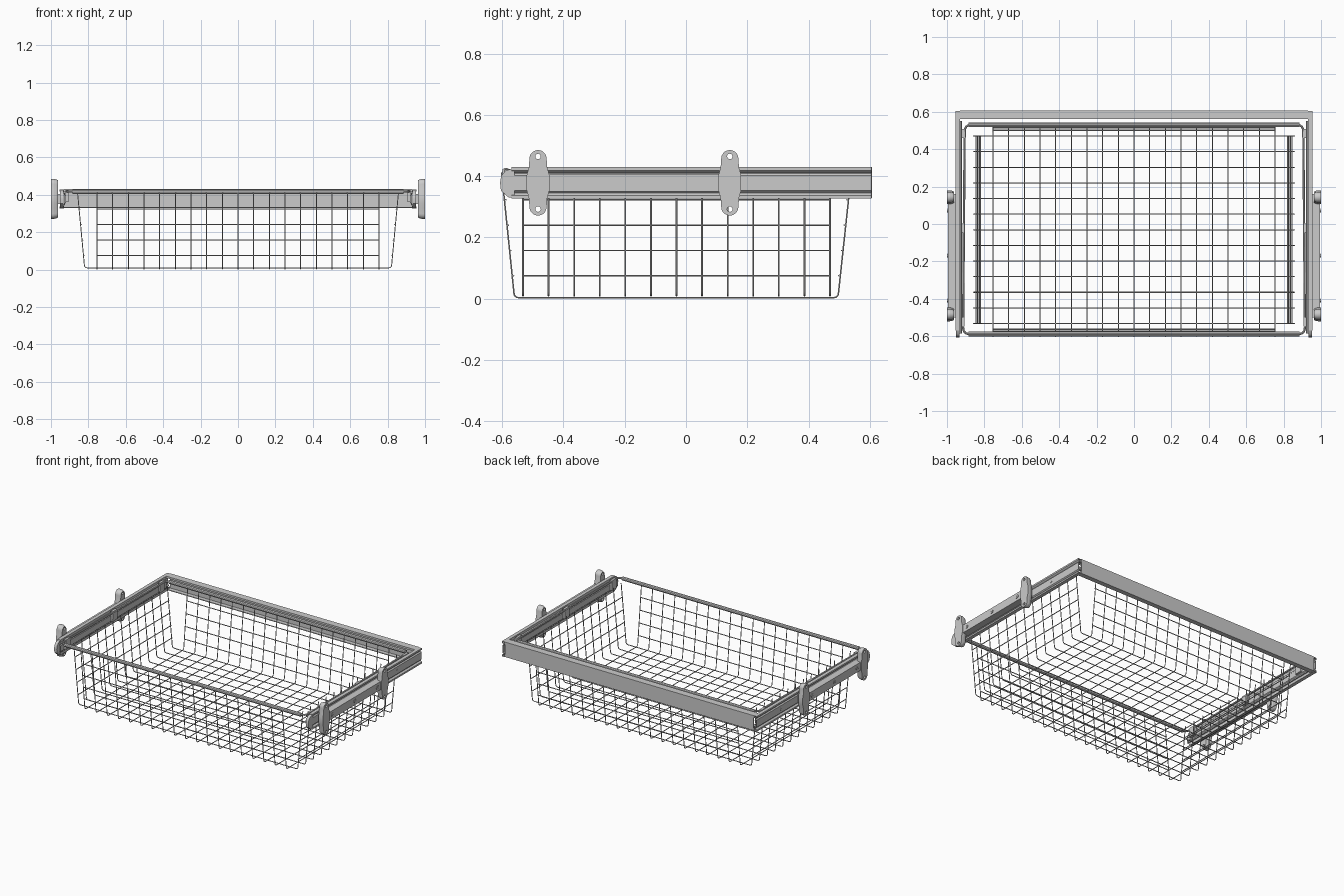
import bpy, bmesh, math
from mathutils import Vector

if "Cube" in bpy.data.objects:
    bpy.data.objects.remove(bpy.data.objects["Cube"])


def fillet(pts, r, cyclic=False, n=4):
    """Round the corners of a 3D polyline."""
    pts = [Vector(p) for p in pts]
    out = []
    for i, p in enumerate(pts):
        if not cyclic and i in (0, len(pts) - 1):
            out.append(p)
            continue
        a = p + (pts[i - 1] - p).normalized() * r
        b = p + (pts[(i + 1) % len(pts)] - p).normalized() * r
        for k in range(n + 1):
            t = k / n
            out.append(a * (1 - t) ** 2 + p * 2 * t * (1 - t) + b * t * t)
    return out


def wires(name, paths, r, cyclic=False, res=1):
    cu = bpy.data.curves.new(name, 'CURVE')
    cu.dimensions = '3D'
    cu.bevel_depth, cu.bevel_resolution, cu.use_fill_caps = r, res, True
    for path in paths:
        sp = cu.splines.new('POLY')
        sp.points.add(len(path) - 1)
        sp.use_cyclic_u = cyclic
        for q, p in zip(sp.points, path):
            q.co = (*p, 1)
    ob = bpy.data.objects.new(name, cu)
    bpy.context.collection.objects.link(ob)
    return ob


def finish(name, bm, mirror=False):
    bmesh.ops.recalc_face_normals(bm, faces=bm.faces)
    me = bpy.data.meshes.new(name)
    bm.to_mesh(me)
    bm.free()
    ob = bpy.data.objects.new(name, me)
    bpy.context.collection.objects.link(ob)
    if mirror:
        ob.modifiers.new('mirror', 'MIRROR').use_mirror_merge = False
    return ob


def sheet(name, a_pts, b_pts, thick, mirror=False):
    """Bent sheet metal between two copies of an open profile."""
    bm = bmesh.new()
    a = [bm.verts.new(p) for p in a_pts]
    b = [bm.verts.new(p) for p in b_pts]
    for i in range(len(a) - 1):
        bm.faces.new((a[i], a[i + 1], b[i + 1], b[i]))
    ob = finish(name, bm, mirror)
    so = ob.modifiers.new('thickness', 'SOLIDIFY')
    so.thickness, so.offset, so.use_even_offset = thick, 0, True
    return ob


def prism_x(name, x0, x1, outline):
    """Solid from a y-z outline, mirrored to both sides."""
    bm = bmesh.new()
    f = bm.faces.new([bm.verts.new((x0, y, z)) for y, z in outline])
    ext = bmesh.ops.extrude_face_region(bm, geom=[f])['geom']
    for v in ext:
        if isinstance(v, bmesh.types.BMVert):
            v.co.x = x1
    return finish(name, bm, True)


def rect(y0, y1, z0, z1):
    return [(y0, z0), (y1, z0), (y1, z1), (y0, z1)]


def circle(y, z, r, n, a0=0.0, a1=2 * math.pi):
    return [(y + r * math.cos(a0 + (a1 - a0) * k / n),
             z + r * math.sin(a0 + (a1 - a0) * k / n)) for k in range(n)]


# Basket mesh
W = 0.0028
xs = [i * 0.0838 for i in range(-9, 10)]
ys = [-0.532 + i * 0.0835 for i in range(13)]
zs = [0.075, 0.157, 0.24, 0.323]
wires('basket_lengthwise_wires', [fillet(
    [(x, -0.602, 0.412), (x, -0.56, 0.003), (x, 0.496, 0.003), (x, 0.54, 0.412)],
    0.015) for x in xs], W)
wires('basket_crosswise_wires', [fillet(
    [(-0.858, y, 0.412), (-0.82, y, 0.009), (0.82, y, 0.009), (0.858, y, 0.412)],
    0.015) for y in ys], W)
wires('basket_front_back_wall_wires',
      [[(xs[0], y, z), (xs[-1], y, z)] for z in zs
       for y in (-0.555 - 0.103 * z, 0.491 + 0.107 * z)], W)
wires('basket_side_wall_wires',
      [[(s * (0.815 + 0.095 * z), ys[0], z), (s * (0.815 + 0.095 * z), ys[-1], z)]
       for z in zs for s in (-1, 1)], W)

# Basket rim: round-cornered wire loop with thicker front and back bars
wires('rim_loop', [fillet([(-0.914, -0.588, 0.417), (0.914, -0.588, 0.417),
                           (0.905, 0.53, 0.417), (-0.905, 0.53, 0.417)], 0.035, True)],
      0.006, True, 2)
wires('rim_bars', [[(-0.885, y, 0.415), (0.885, y, 0.415)] for y in (-0.588, 0.53)],
      0.0125, res=3)

# Outer slide rails and inner runners
rail = [(0.932, 0.343), (0.932, 0.328), (0.952, 0.328), (0.952, 0.336), (0.942, 0.344),
        (0.942, 0.348), (0.949, 0.354), (0.949, 0.401), (0.942, 0.407), (0.942, 0.411),
        (0.952, 0.419), (0.952, 0.427), (0.932, 0.427), (0.932, 0.412)]
sheet('outer_rail', [(x, -0.57, z) for x, z in rail],
      [(x, 0.605, z) for x, z in rail], 0.004, True)
runner = [(0.938, 0.347), (0.926, 0.347), (0.926, 0.354), (0.921, 0.359),
          (0.921, 0.396), (0.926, 0.401), (0.926, 0.408), (0.938, 0.408)]
sheet('inner_runner', [(x, -0.585, z) for x, z in runner],
      [(x, 0.55, z) for x, z in runner], 0.003, True)
prism_x('rail_nose', 0.932, 0.952,
        [(-0.56, 0.328), (-0.58, 0.331), (-0.604, 0.352), (-0.607, 0.378),
         (-0.603, 0.402), (-0.588, 0.418), (-0.56, 0.427)])

# Back cross panel, a shallow channel
panel = [(0.563, 0.417), (0.563, 0.427), (0.605, 0.427), (0.605, 0.331), (0.575, 0.331)]
sheet('back_panel', [(-0.93, y, z) for y, z in panel],
      [(0.93, y, z) for y, z in panel], 0.005)

# Clips holding the rim on the runners
for i, y in enumerate((-0.525, -0.022, 0.485)):
    prism_x('rim_clip_%d' % i, 0.905, 0.922, rect(y - 0.024, y + 0.024, 0.36, 0.426))

# Mounting strip with screws
prism_x('mounting_strip', 0.946, 0.994, rect(-0.50, 0.16, 0.35, 0.405))
for i, y in enumerate((-0.41, -0.17, 0.07)):
    prism_x('strip_screw_%d' % i, 0.99, 0.998, circle(y, 0.378, 0.012, 12))
    prism_x('strip_screw_core_%d' % i, 0.99, 1.0, circle(y, 0.378, 0.006, 6))
prism_x('rail_screw', 0.944, 0.954, circle(0.342, 0.378, 0.008, 12))


# Mounting ears: plates with two holes and a rounded inner side
def ear(name, yc):
    zc = 0.378
    top = circle(0, 0.079, 0.028, 10, 0, math.pi) + [(-0.028, 0.079)]
    outline = [(0.037, -0.025), (0.037, 0.025), (0.03, 0.05)] + top + \
              [(-0.03, 0.05), (-0.037, 0.025), (-0.037, -0.025), (-0.03, -0.05)] + \
              [(-y, -z) for y, z in top] + [(0.03, -0.05)]
    bm = bmesh.new()
    for loop in (outline, circle(0, 0.086, 0.009, 12), circle(0, -0.086, 0.009, 12)):
        vs = [bm.verts.new((1.0, yc + y, zc + z)) for y, z in loop]
        for i, v in enumerate(vs):
            bm.edges.new((v, vs[i - 1]))
    bmesh.ops.triangle_fill(bm, edges=bm.edges[:], use_beauty=True)
    faces = bm.faces[:]
    for x, sy, sz in ((0.983, 1, 1), (0.971, 0.93, 0.97), (0.962, 0.85, 0.965)):
        geom = bmesh.ops.extrude_face_region(bm, geom=faces)['geom']
        faces = [g for g in geom if isinstance(g, bmesh.types.BMFace)]
        for v in (g for g in geom if isinstance(g, bmesh.types.BMVert)):
            v.co.x = x
            y, z = v.co.y - yc, v.co.z - zc
            if math.hypot(y, abs(z) - 0.086) > 0.012:   # keep the holes straight
                v.co.y, v.co.z = yc + y * sy, zc + z * sz
    return finish(name, bm, True)


ear('front_ear', -0.483)
ear('rear_ear', 0.143)

# Turn everything into meshes and smooth the rounded parts
bpy.ops.object.select_all(action='SELECT')
bpy.context.view_layer.objects.active = bpy.context.selected_objects[0]
bpy.ops.object.convert(target='MESH')
bpy.ops.object.shade_smooth_by_angle(angle=math.radians(35))
